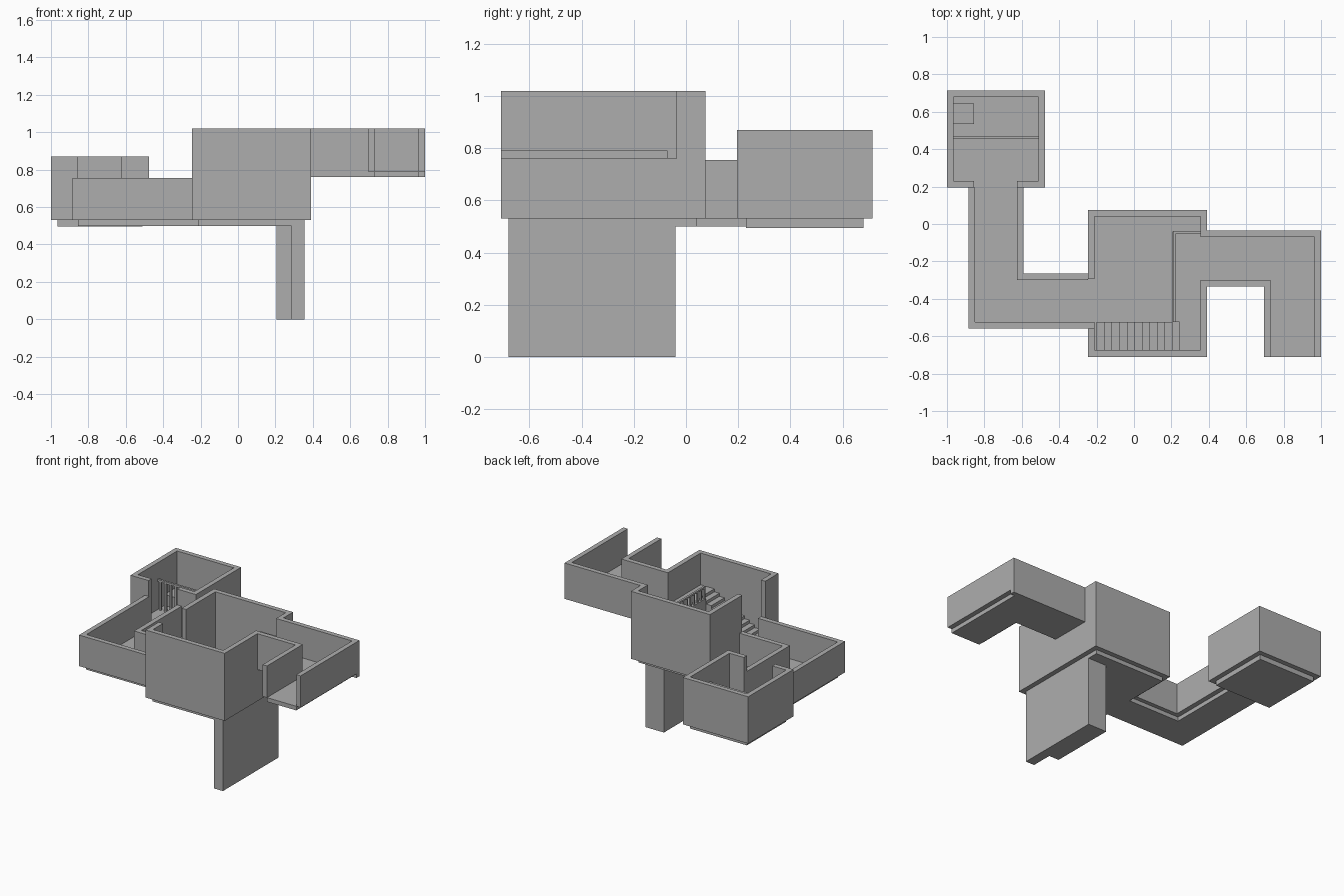
import bpy
import bmesh
from mathutils import Vector

cube = bpy.data.objects.get("Cube")
if cube:
    bpy.data.objects.remove(cube)

# Single stone colour
stone = bpy.data.materials.new("grey_stone")
stone.use_nodes = True
grey = (0.42, 0.42, 0.42, 1)
stone.diffuse_color = grey
stone.node_tree.nodes["Principled BSDF"].inputs["Base Color"].default_value = grey

WALL = 0.035      # wall thickness
GROUND = 0.53     # lower floor level
UPPER = 0.79      # upper floor level
SLAB = 0.03       # floor slab thickness
LOW_TOP, CELL_TOP, HALL_TOP = 0.755, 0.87, 1.02


def finish(name, bm):
    bmesh.ops.recalc_face_normals(bm, faces=bm.faces[:])
    mesh = bpy.data.meshes.new(name)
    bm.to_mesh(mesh)
    bm.free()
    mesh.materials.append(stone)
    obj = bpy.data.objects.new(name, mesh)
    bpy.context.collection.objects.link(obj)
    return obj


def extrude_outline(bm, points, direction):
    face = bm.faces.new([bm.verts.new(p) for p in points])
    result = bmesh.ops.extrude_face_region(bm, geom=[face], use_keep_orig=True)
    moved = [v for v in result["geom"] if isinstance(v, bmesh.types.BMVert)]
    bmesh.ops.translate(bm, verts=moved, vec=direction)


def prism(name, outline, bottom, top):
    bm = bmesh.new()
    extrude_outline(bm, [(x, y, bottom) for x, y in outline], (0, 0, top - bottom))
    return finish(name, bm)


def rect(x0, x1, y0, y1):
    return [(x0, y0), (x1, y0), (x1, y1), (x0, y1)]


def wall(name, path, bottom, top, thick=WALL):
    """Right-angled wall thickened to the left of its path."""
    pts = [Vector(p) for p in path]
    sides = []
    for a, b in zip(pts, pts[1:]):
        d = (b - a).normalized()
        sides.append(Vector((-d.y, d.x)) * thick)
    inner = [pts[0] + sides[0]]
    for i in range(1, len(sides)):
        inner.append(pts[i] + sides[i - 1] + sides[i])
    inner.append(pts[-1] + sides[-1])
    return prism(name, [tuple(p) for p in pts + inner[::-1]], bottom, top)


def bars(name, spots, width, bottom, top):
    bm = bmesh.new()
    h = width / 2
    for x, y in spots:
        corners = rect(x - h, x + h, y - h, y + h)
        extrude_outline(bm, [(cx, cy, bottom) for cx, cy in corners], (0, 0, top - bottom))
    return finish(name, bm)


# Cell room with a full-height doorway
wall("cell_walls", [(-.625, .195), (-.475, .195), (-.475, .715), (-1, .715),
                    (-1, .195), (-.855, .195)], GROUND, CELL_TOP)
prism("cell_floor", rect(-.965, -.51, .23, .68), GROUND - WALL, GROUND)
prism("cell_block", rect(-.965, -.855, .535, .645), GROUND, GROUND + .08)

# Cell bars and top rail
bars("cell_bars", [(-.945 + i * .0415, .462) for i in range(11)], .015, GROUND, .74)
prism("cell_rail", rect(-.965, -.51, .455, .47), .735, .75)

# Lower L-shaped corridor
wall("lower_corridor_outer_wall", [(-.885, .195), (-.885, -.56), (-.21, -.56)], GROUND, LOW_TOP)
wall("lower_corridor_inner_wall", [(-.245, -.265), (-.59, -.265), (-.59, .195)], GROUND, LOW_TOP)
prism("lower_corridor_floor", [(-.855, .23), (-.855, -.525), (-.21, -.525),
                               (-.21, -.295), (-.625, -.295), (-.625, .23)], GROUND - SLAB, GROUND)

# Main hall with openings on both sides
wall("hall_front_wall", [(-.245, -.56), (-.245, -.71), (.39, -.71), (.39, -.3)], GROUND, HALL_TOP)
wall("hall_back_wall", [(.39, -.07), (.39, .075), (-.245, .075), (-.245, -.295)], GROUND, HALL_TOP)
wall("hall_sill", [(.39, -.3), (.39, -.07)], GROUND, UPPER)
prism("hall_floor", rect(-.21, .355, -.68, .04), GROUND - SLAB, GROUND)

# Upper L-shaped corridor, open at the front end
BASE = UPPER - SLAB
wall("upper_corridor_back_wall", [(1, -.035), (.39, -.035)], BASE, HALL_TOP)
wall("upper_corridor_side_wall", [(1, -.71), (1, -.07)], UPPER, HALL_TOP)
wall("upper_corridor_front_wall", [(.39, -.335), (.73, -.335)], BASE, HALL_TOP)
wall("upper_corridor_inner_wall", [(.695, -.335), (.695, -.71)], UPPER, HALL_TOP)
prism("upper_corridor_floor", [(.39, -.07), (.39, -.3), (.73, -.3), (.73, -.71),
                               (.965, -.71), (.965, -.07)], BASE, UPPER)

# Landing block reaching down to the ground
prism("landing_pillar", [(.285, -.68), (.355, -.68), (.355, -.04), (.205, -.04),
                         (.205, -.525), (.285, -.525)], 0, UPPER)

# Stairs climbing towards the landing
STEPS = 12
start, end = -.2, .285
run, rise = (end - start) / STEPS, (UPPER - GROUND) / STEPS
profile = [(end, GROUND), (start, GROUND)]
for i in range(STEPS):
    z = GROUND + (i + 1) * rise
    profile += [(start + i * run, z), (start + (i + 1) * run, z)]
bm = bmesh.new()
extrude_outline(bm, [(x, -.68, z) for x, z in profile], (0, .155, 0))
finish("stairs", bm)

# Landing railing
RAIL = UPPER + .085
wall("landing_rail", [(.355, -.037), (.21, -.037), (.21, -.525)], RAIL - .012, RAIL, .015)
posts = [(.2175, -.517 + i * .0394) for i in range(13)]
posts += [(.2175 + i * .04, -.0445) for i in range(1, 4)]
bars("landing_balusters", posts, .012, UPPER, RAIL - .01)
